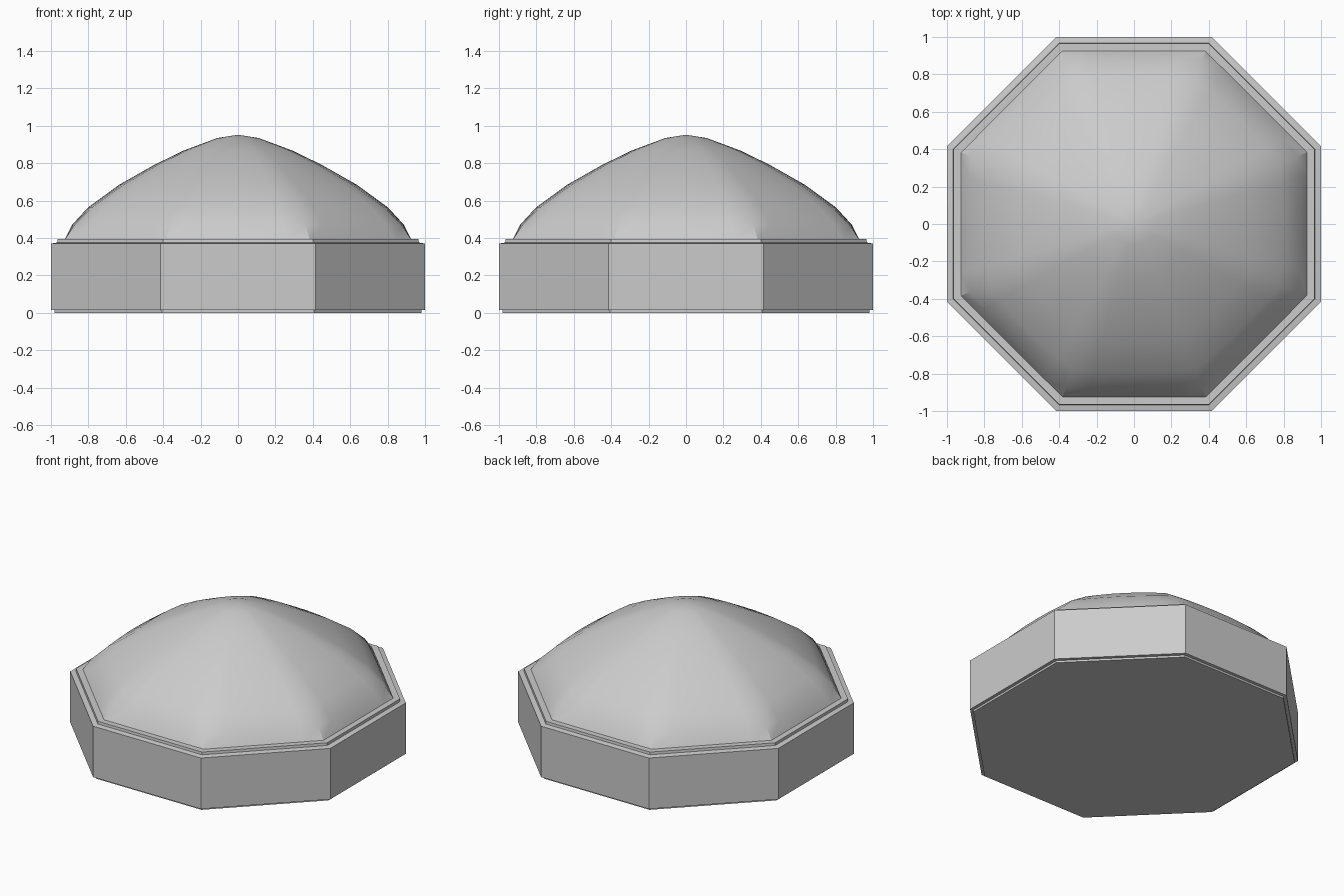
import bpy, bmesh, math

if "Cube" in bpy.data.objects:
    bpy.data.objects.remove(bpy.data.objects["Cube"])

C = math.cos(math.pi / 8)


def ring(bm, apothem, z, seg, roundness):
    # octagon outline blended towards a circle
    out = []
    for i in range(8 * seg):
        side, k = divmod(i, seg)
        a = side * math.pi / 4
        t = (2 * k / seg - 1) * math.tan(math.pi / 8)
        d = a + math.atan(t)
        octo = apothem * math.hypot(1, t)
        r = octo + (apothem - octo) * roundness
        out.append(bm.verts.new((r * math.cos(d), r * math.sin(d), z)))
    return out


def loft(name, profile, seg, angle, apex=None):
    bm = bmesh.new()
    rings = [ring(bm, a, z, seg, q) for a, z, q in profile]
    n = 8 * seg
    for lo, hi in zip(rings, rings[1:]):
        for i in range(n):
            j = (i + 1) % n
            bm.faces.new((lo[i], lo[j], hi[j], hi[i]))
    bm.faces.new(rings[0][::-1])
    if apex is None:
        bm.faces.new(rings[-1])
    else:
        tip = bm.verts.new((0, 0, apex))
        for i in range(n):
            bm.faces.new((rings[-1][i], rings[-1][(i + 1) % n], tip))
    me = bpy.data.meshes.new(name)
    bm.to_mesh(me)
    bm.free()
    ob = bpy.data.objects.new(name, me)
    bpy.context.collection.objects.link(ob)
    bpy.ops.object.select_all(action='DESELECT')
    ob.select_set(True)
    bpy.context.view_layer.objects.active = ob
    bpy.ops.object.shade_smooth_by_angle(angle=math.radians(angle))
    return ob


# octagonal base with a recessed foot and a stepped rim
loft("octagonal_base", [(0.98, 0, 0), (0.98, 0.014, 0), (1, 0.016, 0), (1, 0.37, 0),
                        (0.967, 0.376, 0), (0.965, 0.394, 0)], 1, 30)

# dome: octagonal at the skirt, rounding towards the apex
loft("dome", [(0.93, 0.385, 0), (0.888, 0.47, 0.2), (0.80, 0.565, 0.35),
              (0.635, 0.685, 0.5), (0.45, 0.79, 0.6), (0.29, 0.868, 0.7),
              (0.11, 0.935, 0.8)], 6, 30, apex=0.952)
